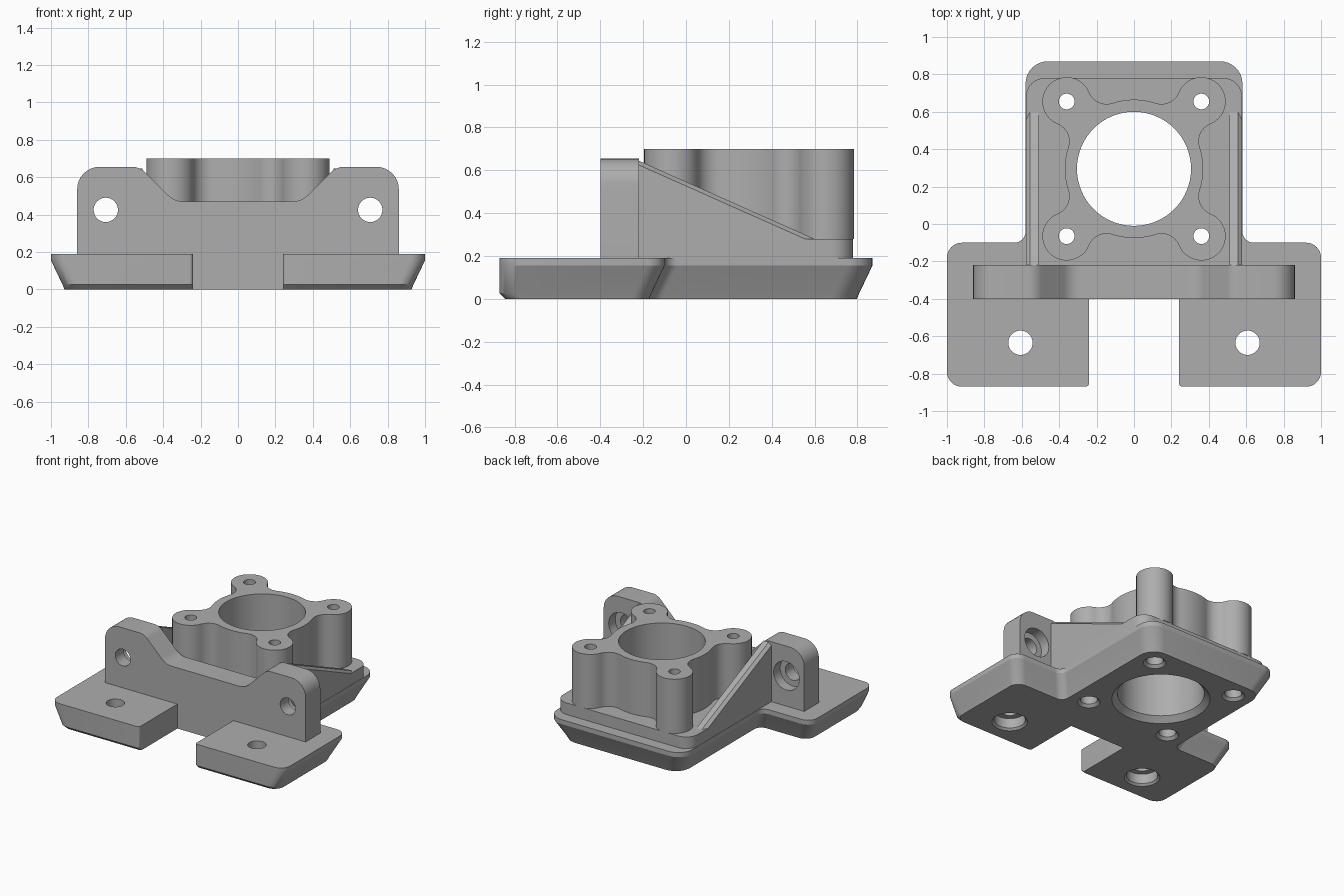
import bpy, bmesh
from math import cos, sin, acos, radians, degrees, pi, tan
from mathutils import Vector, Matrix

if "Cube" in bpy.data.objects:
    bpy.data.objects.remove(bpy.data.objects["Cube"])

grey = bpy.data.materials.new("matte grey")
grey.use_nodes = True
grey.diffuse_color = (0.42, 0.42, 0.42, 1)
grey.node_tree.nodes["Principled BSDF"].inputs["Base Color"].default_value = grey.diffuse_color


def arc(cx, cy, r, a0, a1, n):
    steps = [radians(a0 + (a1 - a0) * i / n) for i in range(n + 1)]
    return [(cx + r * cos(a), cy + r * sin(a)) for a in steps]


def rounded(corners, n=8):
    """Outline from (x, y, radius) corners, each replaced by an arc."""
    out = []
    for i, (x, y, r) in enumerate(corners):
        p = Vector((x, y))
        if not r:
            out.append((x, y))
            continue
        u = (Vector(corners[i - 1][:2]) - p).normalized()
        v = (Vector(corners[(i + 1) % len(corners)][:2]) - p).normalized()
        half = u.angle(v) / 2
        c = p + (u + v).normalized() * (r / sin(half))
        start, end = p + u * (r / tan(half)) - c, p + v * (r / tan(half)) - c
        sweep = start.angle_signed(end)
        for k in range(n + 1):
            q = c + Matrix.Rotation(-sweep * k / n, 2) @ start
            out.append((q.x, q.y))
    return out


def mirrored(half):
    return half + [(-x, y, r) for x, y, r in reversed(half)]


def loft(name, rings, matrix=Matrix()):
    """Closed solid through matching rings given as (outline, height)."""
    bm = bmesh.new()
    loops = [[bm.verts.new((x, y, z)) for x, y in ring] for ring, z in rings]
    bm.faces.new(loops[0])
    bm.faces.new(loops[-1])
    for a, b in zip(loops, loops[1:]):
        for i in range(len(a)):
            j = (i + 1) % len(a)
            bm.faces.new((a[i], a[j], b[j], b[i]))
    bm.transform(matrix)
    bmesh.ops.recalc_face_normals(bm, faces=bm.faces)
    mesh = bpy.data.meshes.new(name)
    bm.to_mesh(mesh)
    bm.free()
    mesh.materials.append(grey)
    obj = bpy.data.objects.new(name, mesh)
    bpy.context.collection.objects.link(obj)
    return obj


def drill(parts, profile, matrix):
    """Cut a stepped round hole, profile given as (height, radius)."""
    tool = loft("drill", [(arc(0, 0, r, 0, 354.375, 63), z) for z, r in profile], matrix)
    tool.hide_render = True
    for part in parts:
        mod = part.modifiers.new("hole", 'BOOLEAN')
        mod.operation, mod.solver, mod.object = 'DIFFERENCE', 'EXACT', tool
        bpy.context.view_layer.objects.active = part
        bpy.ops.object.modifier_apply(modifier=mod.name)
    bpy.data.objects.remove(tool)


# Base plate: T shape with forward feet, sloping sides and back
def base_outline(d, f):
    return rounded(mirrored([
        (0.24, -0.4, 0), (0.24, -0.87 + f, 0.02), (1 - d, -0.87 + f, 0.08),
        (1 - d, -0.1 - d, 0.08), (0.58 - d, -0.1 - d, 0.06), (0.58 - d, 0.87 - d, 0.12)]))


base = loft("base_plate", [(base_outline(0.072, 0.025), 0), (base_outline(0.062, 0), 0.025),
                           (base_outline(0, 0), 0.155), (base_outline(0, 0), 0.19)])

# Raised step under the boss
step = rounded(mirrored([(0.578, -0.22, 0), (0.578, 0.78, 0.1)]))
platform = loft("platform", [(step, 0.19), (step, 0.28)])

# Upright front wall, drawn in x and z, then stood up
stand = Matrix.Rotation(pi / 2, 4, 'X')
wall_shape = rounded(mirrored([(0.86, 0.19, 0), (0.86, 0.655, 0.12),
                               (0.525, 0.655, 0.1), (0.34, 0.47, 0.12)]))
wall = loft("front_wall", [(wall_shape, 0.22), (wall_shape, 0.4)], stand)

# Sloping side ribs with an eased outer edge
rib_axes = Matrix(((0, 0, 1, 0), (1, 0, 0, 0), (0, 1, 0, 0), (0, 0, 0, 1)))
ribs = []
for name, side in (("left_rib", 1), ("right_rib", -1)):
    full = [(-0.22, 0.28), (0.6, 0.28), (-0.22, 0.645)]
    eased = [(-0.22, 0.28), (0.555, 0.28), (-0.22, 0.625)]
    ribs.append(loft(name, [(full, side * 0.51), (full, side * 0.555),
                            (eased, side * 0.578)], rib_axes))

# Boss: round body blended into four screw lobes
CY, BODY, LOBE, BLEND, OFF = 0.295, 0.37, 0.13, 0.1, 0.36
dist, p, q = OFF * 2 ** 0.5, BODY + BLEND, LOBE + BLEND
b = degrees(acos((p * p + dist * dist - q * q) / (2 * p * dist)))
g = degrees(acos((q * q + dist * dist - p * p) / (2 * q * dist)))


def polar(r, a):
    return r * cos(radians(a)), CY + r * sin(radians(a))


boss_shape = []
for a in (45, 135, 225, 315):
    boss_shape += arc(*polar(p, a - b), BLEND, a - b + 180, a + g, 10)
    boss_shape += arc(*polar(dist, a), LOBE, a + 180 + g, a + 540 - g, 24)[1:]
    boss_shape += arc(*polar(p, a + b), BLEND, a - g, a + b - 180, 10)[1:]
    boss_shape += arc(0, CY, BODY, a + b, a + 90 - b, 10)[1:-1]
boss = loft("boss", [(boss_shape, 0.28), (boss_shape, 0.7)])

# Central bore and screw holes through the stack
stack = [base, platform, boss]
drill(stack, [(-0.01, 0.355), (0.04, 0.305), (0.8, 0.305)], Matrix.Translation((0, CY, 0)))
for sx in (1, -1):
    for sy in (1, -1):
        drill(stack, [(-0.01, 0.09), (0.02, 0.06), (0.12, 0.06), (0.12, 0.042), (0.8, 0.042)],
              Matrix.Translation((sx * OFF, CY + sy * OFF, 0)))
    # Foot holes with a recess below, wall holes with a recess behind
    drill([base], [(-0.01, 0.135), (0.015, 0.11), (0.09, 0.11), (0.09, 0.065), (0.3, 0.065)],
          Matrix.Translation((sx * 0.607, -0.635, 0)))
    drill([wall], [(0.1, 0.11), (0.3, 0.11), (0.3, 0.065), (0.5, 0.065)],
          Matrix.Translation((sx * 0.707, 0, 0.425)) @ stand)

# Smooth curved faces, crisp edges
bpy.ops.object.select_all(action='DESELECT')
for part in stack + [wall] + ribs:
    part.select_set(True)
bpy.context.view_layer.objects.active = base
bpy.ops.object.shade_smooth_by_angle(angle=radians(25))
